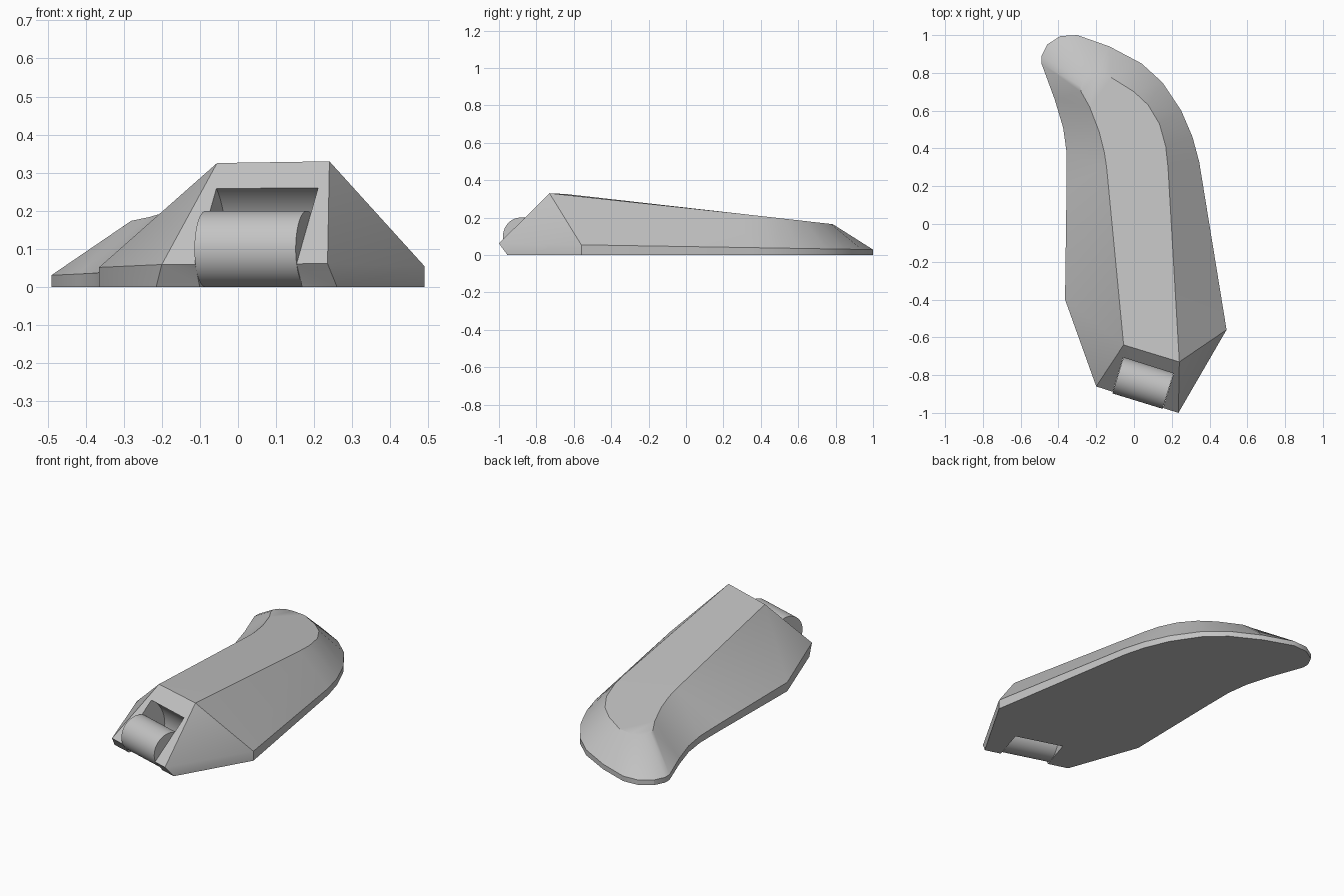
import bpy, bmesh, math
from mathutils import Vector

if "Cube" in bpy.data.objects:
    bpy.data.objects.remove(bpy.data.objects["Cube"])

grey = bpy.data.materials.new("light grey")
grey.use_nodes = True
grey.diffuse_color = (0.55, 0.55, 0.55, 1)
grey.node_tree.nodes["Principled BSDF"].inputs["Base Color"].default_value = grey.diffuse_color


def add_object(name, bm):
    mesh = bpy.data.meshes.new(name)
    bm.to_mesh(mesh)
    bm.free()
    mesh.materials.append(grey)
    obj = bpy.data.objects.new(name, mesh)
    bpy.context.collection.objects.link(obj)
    return obj


def smooth(obj):
    bpy.ops.object.select_all(action='DESELECT')
    obj.select_set(True)
    bpy.context.view_layer.objects.active = obj
    bpy.ops.object.shade_smooth_by_angle(angle=math.radians(30))


# Roller axis runs parallel to the slanted nose
AXIS = Vector((0.956, -0.294, 0))
ROLLER_CENTRE = Vector((0.048, -0.842, 0.1))


def axle_cylinder(name, radius, length):
    bm = bmesh.new()
    bmesh.ops.create_cone(bm, cap_ends=True, segments=64, radius1=radius,
                          radius2=radius, depth=length)
    turn = AXIS.to_track_quat('Z', 'Y').to_matrix()
    for v in bm.verts:
        v.co = turn @ v.co + ROLLER_CENTRE
    return add_object(name, bm)


# Outline of the rim, paired with the outline of the top face
profile = [
    ((-.20, -.86), (-.055, -.64)), ((.235, -1.0), (.24, -.73)),
    ((.49, -.56), (.24, -.73)), ((.345, .33), (.18, .30)),
    ((.31, .46), (.168, .41)), ((.25, .60), (.135, .53)),
    ((.15, .75), (.075, .63)), ((.04, .85), (0, .70)),
    ((-.13, .94), (-.12, .775)), ((-.30, 1.0), (-.20, .785)),
    ((-.39, .995), (-.24, .78)), ((-.46, .95), (-.27, .76)),
    ((-.49, .89), (-.285, .73)), ((-.49, .85), (-.28, .70)),
    ((-.42, .66), (-.235, .62)), ((-.375, .51), (-.185, .49)),
    ((-.357, .38), (-.157, .38)), ((-.357, .20), (-.145, .30)),
    ((-.365, -.40), (-.055, -.64)),
]

# Curved wedge body: base, rim and top loops bridged together
bm = bmesh.new()
base, rim, top = [], [], []
for i, ((x, y), (u, v)) in enumerate(profile):
    tuck = Vector((0, 0))
    if i == 0:
        tuck = Vector((-.015, .045))
    elif i == 1:
        tuck = Vector((.025, .045))
    base.append(bm.verts.new((x + tuck.x, y + tuck.y, 0)))
    rim.append(bm.verts.new((x, y, .045 - .0165 * y)))
    top.append(bm.verts.new((u, v, min(.33, .33 - .113 * (v + .68)))))
for lower, upper in ((base, rim), (rim, top)):
    for i in range(len(profile)):
        j = (i + 1) % len(profile)
        bm.faces.new((lower[i], lower[j], upper[j], upper[i]))
bm.faces.new(top)
bm.faces.new(base[::-1])
bmesh.ops.remove_doubles(bm, verts=bm.verts[:], dist=.0005)
bmesh.ops.triangulate(bm, faces=[f for f in bm.faces if len(f.verts) > 3])
bmesh.ops.recalc_face_normals(bm, faces=bm.faces[:])
body = add_object("body", bm)

# Rounded slot in the nose
cutter = axle_cylinder("slot_cutter", .187, .28)
cutter.hide_render = True
cut = body.modifiers.new("slot", 'BOOLEAN')
cut.operation = 'DIFFERENCE'
cut.solver = 'EXACT'
cut.object = cutter
bpy.context.view_layer.objects.active = body
bpy.ops.object.modifier_apply(modifier=cut.name)
bpy.data.objects.remove(cutter)
smooth(body)

# Roller in the slot
roller = axle_cylinder("roller", .1, .278)
smooth(roller)
